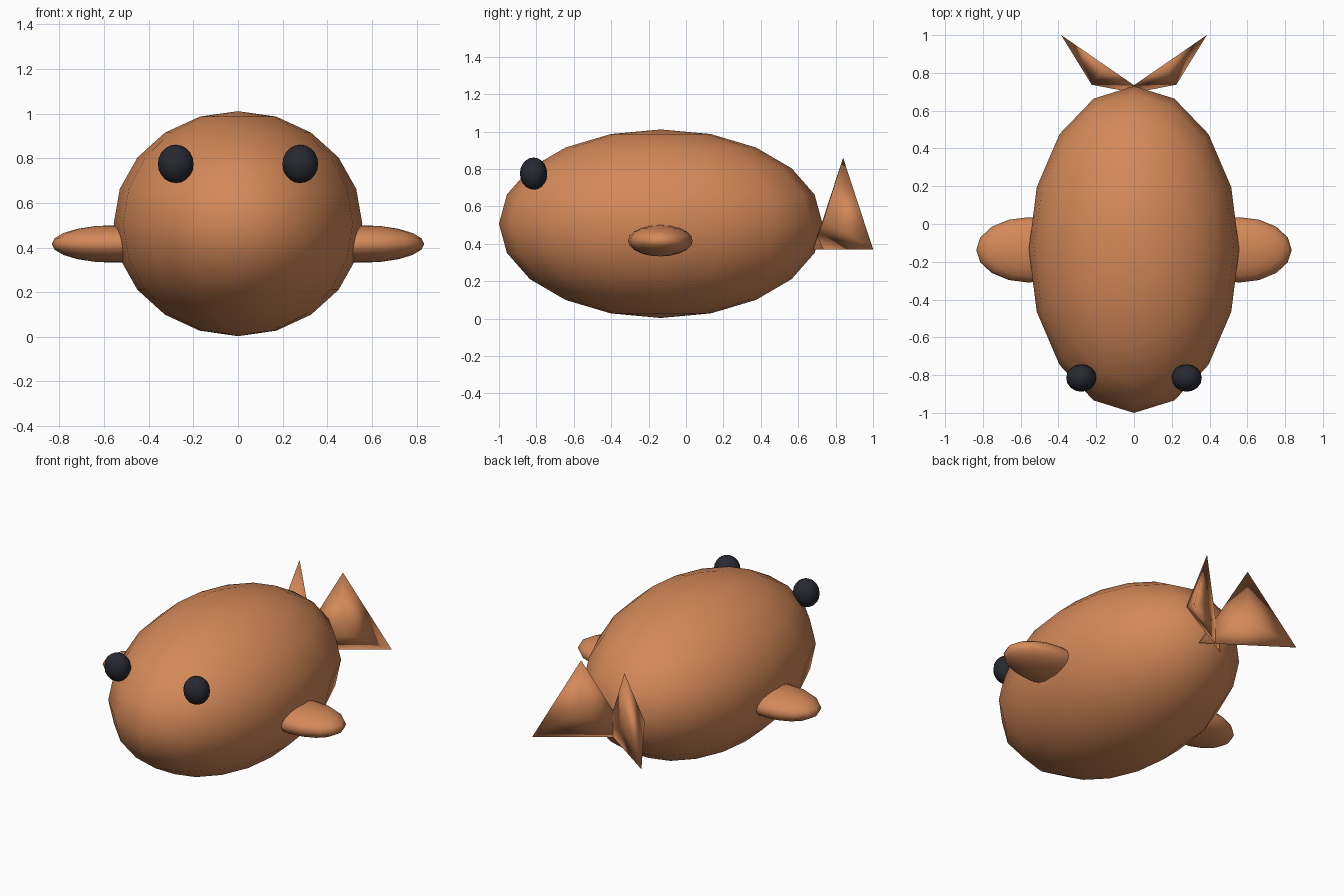
import bpy, bmesh
from math import sin, cos, radians
from mathutils import Vector

if "Cube" in bpy.data.objects:
    bpy.data.objects.remove(bpy.data.objects["Cube"])


def material(name, rgb):
    m = bpy.data.materials.new(name)
    m.diffuse_color = (*rgb, 1)
    m.use_nodes = True
    m.node_tree.nodes["Principled BSDF"].inputs["Base Color"].default_value = m.diffuse_color
    return m


ORANGE = material("orange", (0.66, 0.25, 0.10))
DARK = material("dark", (0.02, 0.022, 0.03))


def finish(bm, name, mat):
    bmesh.ops.recalc_face_normals(bm, faces=bm.faces[:])
    for f in bm.faces:
        f.smooth = True
    me = bpy.data.meshes.new(name)
    bm.to_mesh(me)
    bm.free()
    me.materials.append(mat)
    ob = bpy.data.objects.new(name, me)
    bpy.context.collection.objects.link(ob)
    return ob


def ellipsoid(name, loc, radii, mat, seg=16, rings=10):
    bm = bmesh.new()
    bmesh.ops.create_uvsphere(bm, u_segments=seg, v_segments=rings, radius=1)
    bmesh.ops.scale(bm, vec=radii, verts=bm.verts[:])
    bmesh.ops.translate(bm, vec=loc, verts=bm.verts[:])
    return finish(bm, name, mat)


def tail_fin(name, side):
    # flat three-sided cone standing on edge, tip facing forward and out
    centre = Vector((0.153, 0.84, 0.533))
    across = Vector((0.823, 0.567, 0))
    tip_dir = Vector((0.567, -0.823, 0))
    up = Vector((0, 0, 1))
    r, depth = 0.327, 0.125
    pts = [centre + r * (cos(radians(a)) * across + sin(radians(a)) * up)
           for a in (90, 210, 330)]
    pts += [centre + depth * tip_dir, centre]
    bm = bmesh.new()
    vs = [bm.verts.new((p.x * side, p.y, p.z)) for p in pts]
    for i in range(3):
        for end in vs[3:]:
            bm.faces.new((vs[i], vs[(i + 1) % 3], end))
    return finish(bm, name, ORANGE)


# body
ellipsoid("body", (0, -0.135, 0.507), (0.557, 0.865, 0.504), ORANGE)

# paired parts
for side, label in ((1, "right"), (-1, "left")):
    ellipsoid("eye_" + label, (0.279 * side, -0.815, 0.775),
              (0.08, 0.073, 0.086), DARK)
    ellipsoid("side_fin_" + label, (0.555 * side, -0.137, 0.416),
              (0.28, 0.173, 0.084), ORANGE)
    tail_fin("tail_fin_" + label, side)
